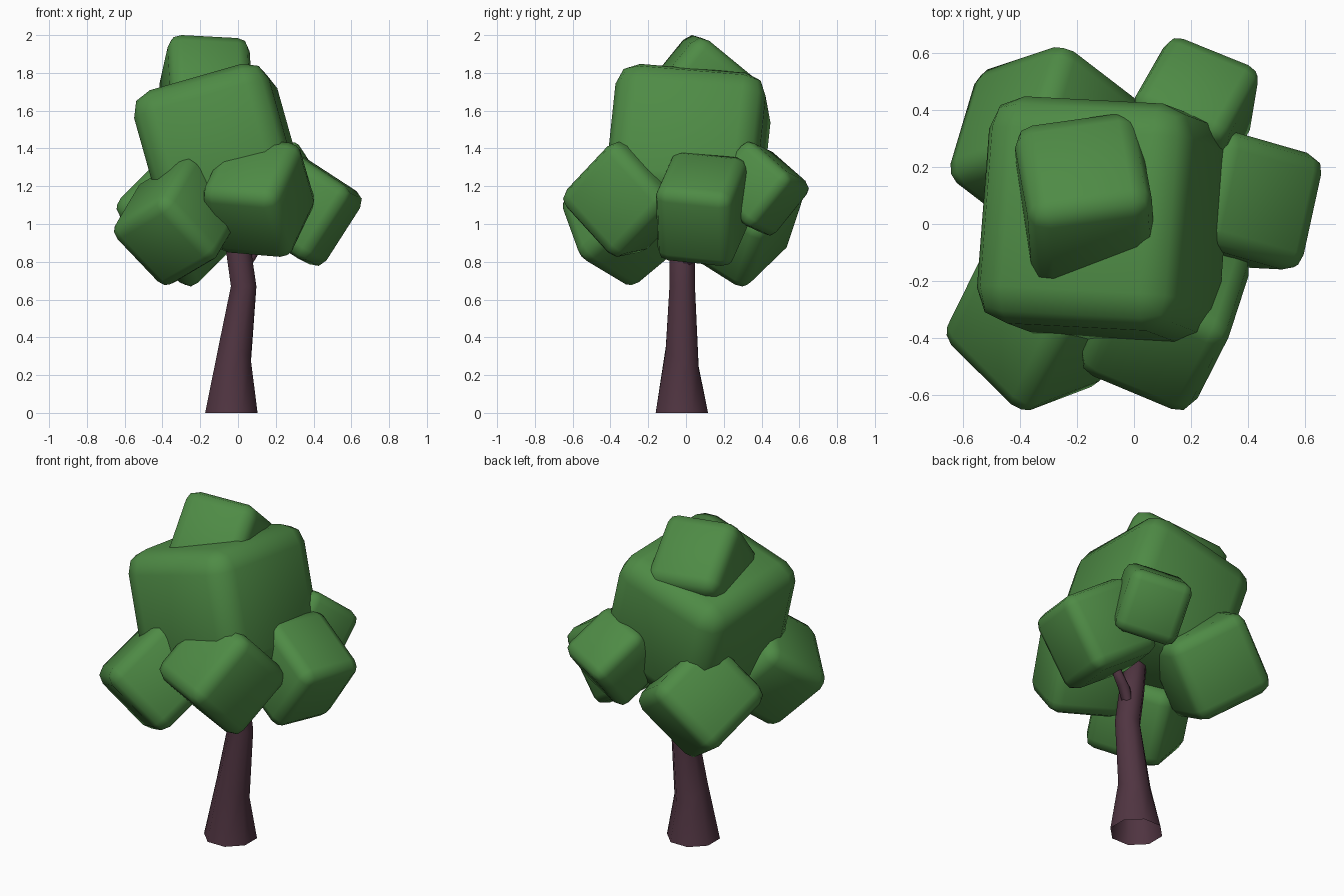
import bpy, bmesh
from math import radians, cos, sin, tau
from mathutils import Matrix, Vector, Euler

if "Cube" in bpy.data.objects:
    bpy.data.objects.remove(bpy.data.objects["Cube"])


def material(name, rgb):
    m = bpy.data.materials.new(name)
    m.diffuse_color = (*rgb, 1)
    m.use_nodes = True
    m.node_tree.nodes["Principled BSDF"].inputs["Base Color"].default_value = m.diffuse_color
    return m


LEAF = material("leaf green", (0.077, 0.258, 0.060))
BARK = material("bark brown", (0.080, 0.035, 0.053))


def finish(bm, name, mat):
    for f in bm.faces:
        f.smooth = True
    me = bpy.data.meshes.new(name)
    bm.to_mesh(me)
    bm.free()
    me.materials.append(mat)
    ob = bpy.data.objects.new(name, me)
    bpy.context.collection.objects.link(ob)


def euler(x, y, z):
    return Euler((radians(x), radians(y), radians(z))).to_matrix()


def axes(a, b):
    """Rotation from two roughly perpendicular edge directions."""
    a, b = Vector(a).normalized(), Vector(b)
    b = (b - a * b.dot(a)).normalized()
    return Matrix((a, b, a.cross(b))).transposed()


def leaf_block(name, centre, size, rot, r):
    """Rounded cube of leaves."""
    bm = bmesh.new()
    bmesh.ops.create_cube(bm, size=1)
    bmesh.ops.scale(bm, vec=size, verts=bm.verts)
    bmesh.ops.bevel(bm, geom=bm.edges[:], offset=r, segments=2, profile=0.5,
                    affect='EDGES')
    bm.transform(Matrix.Translation(centre) @ rot.to_4x4())
    finish(bm, name, LEAF)


def tube(name, rings, sides=8):
    """Open lofted bark from (x, y, z, radius, tilt in x, tilt in y) rings."""
    bm = bmesh.new()
    loops = []
    for x, y, z, r, tx, ty in rings:
        loop = []
        for i in range(sides):
            dx, dy = (r * f(tau * (i + .5) / sides) for f in (cos, sin))
            loop.append(bm.verts.new((x + dx, y + dy, z + tx * dx + ty * dy)))
        loops.append(loop)
    for lo, hi in zip(loops, loops[1:]):
        for i in range(sides):
            j = (i + 1) % sides
            bm.faces.new((lo[i], lo[j], hi[j], hi[i]))
    bm.faces.new(loops[-1])
    finish(bm, name, BARK)


# Crown: big block, top block and five blocks around the trunk
leaf_block("crown_main", (-.105, .012, 1.405), (.745, .80, .73), euler(-5, -16, -3), .12)
leaf_block("crown_top", (-.17, .08, 1.705), (.44, .45, .45), euler(-39, 3, 8), .07)
leaf_block("crown_front_right", (.11, -.31, 1.14), (.47, .47, .44),
           axes((.33, .65, .69), (.23, .69, -.69)), .07)
leaf_block("crown_right", (.343, .087, 1.08), (.45, .42, .46), euler(-7, 32, -16), .065)
leaf_block("crown_front_left", (-.32, -.325, 1.015), (.46, .46, .46),
           axes((.35, .71, .59), (.65, .25, -.68)), .07)
leaf_block("crown_back_left", (-.30, .285, 1.03), (.48, .48, .48),
           axes((.69, .23, .69), (-.28, -.83, .48)), .07)
leaf_block("crown_back_right", (.205, .387, 1.187), (.36, .36, .36), euler(-38, -10, -22), .055)

# Curved trunk, and a short branch into the right block
tube("trunk", [(-.035, -.022, 0, .15, 0, 0), (-.02, -.02, .29, .094, -.25, -.6),
               (.03, -.02, .67, .073, 0, 0), (0, -.02, .88, .072, 0, 0),
               (-.04, 0, 1.2, .05, 0, 0)])
tube("branch", [(.02, -.01, .74, .03, 0, 0), (.09, .02, .86, .035, 0, 0),
                (.25, .07, 1.02, .025, 0, 0)], 6)
